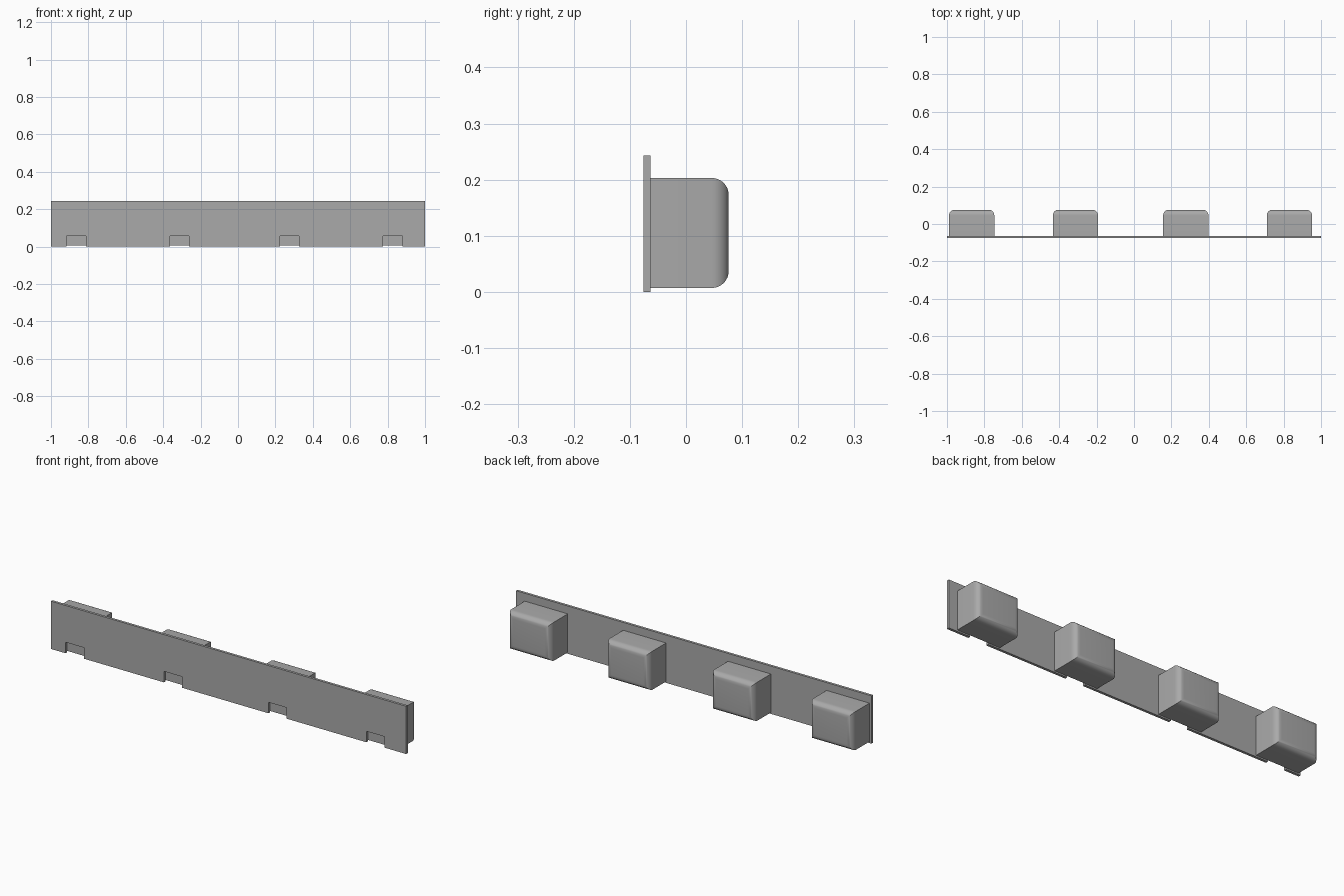
import bpy
import bmesh
import math

cube = bpy.data.objects.get("Cube")
if cube:
    bpy.data.objects.remove(cube, do_unlink=True)

grey = bpy.data.materials.new("plain_grey")
grey.use_nodes = True
colour = (0.4, 0.4, 0.4, 1)
grey.diffuse_color = colour
grey.node_tree.nodes["Principled BSDF"].inputs["Base Color"].default_value = colour

FRONT, PLATE_BACK, BACK = -0.076, -0.063, 0.076
WIDTH, HEIGHT = 2.0, 0.243
NOTCH_TOP, RADIUS = 0.056, 0.03


def add_object(name, bm):
    bmesh.ops.recalc_face_normals(bm, faces=bm.faces[:])
    mesh = bpy.data.meshes.new(name)
    bm.to_mesh(mesh)
    bm.free()
    mesh.materials.append(grey)
    obj = bpy.data.objects.new(name, mesh)
    bpy.context.collection.objects.link(obj)
    return obj


def extrude_outline(name, outline, y0, y1):
    """Solid made from an x-z outline pushed from y0 to y1."""
    bm = bmesh.new()
    face = bm.faces.new([bm.verts.new((x, y0, z)) for x, z in outline])
    new = bmesh.ops.extrude_face_region(bm, geom=[face])["geom"]
    verts = [v for v in new if isinstance(v, bmesh.types.BMVert)]
    bmesh.ops.translate(bm, verts=verts, vec=(0, y1 - y0, 0))
    return add_object(name, bm)


# Front plate with notches along its lower edge
outline = [(-WIDTH / 2, 0)]
for left, right in [(-0.918, -0.814), (-0.364, -0.262), (0.225, 0.327), (0.776, 0.879)]:
    outline += [(left, 0), (left, NOTCH_TOP), (right, NOTCH_TOP), (right, 0)]
outline += [(WIDTH / 2, 0), (WIDTH / 2, HEIGHT), (-WIDTH / 2, HEIGHT)]
extrude_outline("front_plate", outline, FRONT, PLATE_BACK)

# Blocks behind the plate, rounded around their back faces
for i, centre in enumerate([-0.868, -0.313, 0.277, 0.831]):
    x0, x1, z0, z1 = centre - 0.121, centre + 0.121, 0.007, 0.203
    block = extrude_outline(f"back_block_{i + 1}",
                            [(x0, z0), (x1, z0), (x1, z1), (x0, z1)], PLATE_BACK, BACK)
    bm = bmesh.new()
    bm.from_mesh(block.data)
    edges = [e for e in bm.edges if all(v.co.y > BACK - 0.001 for v in e.verts)]
    bmesh.ops.bevel(bm, geom=edges, offset=RADIUS, segments=8, profile=0.5, affect='EDGES')
    bm.to_mesh(block.data)
    bm.free()
    bpy.ops.object.select_all(action='DESELECT')
    block.select_set(True)
    bpy.context.view_layer.objects.active = block
    bpy.ops.object.shade_smooth_by_angle(angle=math.radians(30))
